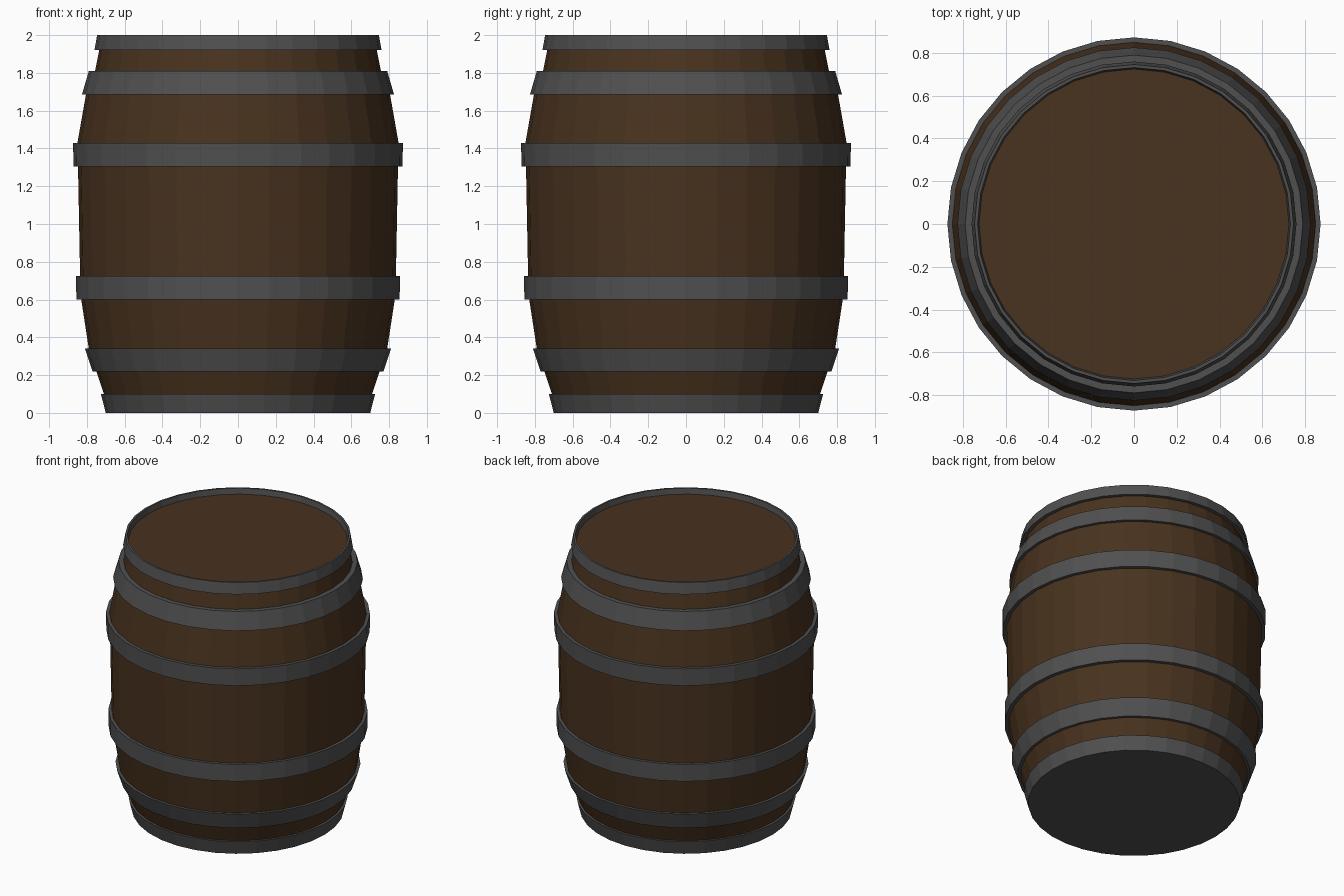
import bpy, bmesh, math

if "Cube" in bpy.data.objects:
    bpy.data.objects.remove(bpy.data.objects["Cube"])

SIDES = 32


def material(name, rgb):
    m = bpy.data.materials.new(name)
    m.diffuse_color = (*rgb, 1)
    m.use_nodes = True
    m.node_tree.nodes["Principled BSDF"].inputs["Base Color"].default_value = m.diffuse_color
    return m


def lathe(name, profile, mat, closed=False):
    """Revolve an (r, z) profile around z; open profiles may end on the axis."""
    bm = bmesh.new()
    rings = []
    for r, z in profile:
        if r == 0:
            rings.append([bm.verts.new((0, 0, z))] * SIDES)
        else:
            rings.append([bm.verts.new((r * math.cos(math.tau * i / SIDES),
                                        r * math.sin(math.tau * i / SIDES), z))
                          for i in range(SIDES)])
    pairs = list(zip(rings, rings[1:]))
    if closed:
        pairs.append((rings[-1], rings[0]))
    for a, b in pairs:
        for i in range(SIDES):
            j = (i + 1) % SIDES
            bm.faces.new(list(dict.fromkeys((a[i], a[j], b[j], b[i]))))
    bmesh.ops.recalc_face_normals(bm, faces=bm.faces)
    me = bpy.data.meshes.new(name)
    bm.to_mesh(me)
    bm.free()
    me.materials.append(mat)
    ob = bpy.data.objects.new(name, me)
    bpy.context.collection.objects.link(ob)
    return ob


wood = material("dark_wood", (0.065, 0.032, 0.013))
iron = material("dark_iron", (0.08, 0.08, 0.08))

# Bulging wooden body with the recessed lid
lathe("barrel_body", [
    (0, 0.05), (0.695, 0.05), (0.71, 0.10), (0.75, 0.22), (0.79, 0.34),
    (0.83, 0.60), (0.836, 0.725), (0.847, 1.305), (0.85, 1.43),
    (0.805, 1.685), (0.757, 1.81), (0.735, 1.92), (0.725, 1.96), (0, 1.96)], wood)

# Iron hoops around the body: bottom z, bottom radius, top z, top radius
hoops = {
    "lower_end_hoop": (0.22, 0.77, 0.34, 0.81),
    "lower_middle_hoop": (0.60, 0.856, 0.725, 0.857),
    "upper_middle_hoop": (1.305, 0.871, 1.43, 0.873),
    "upper_end_hoop": (1.685, 0.826, 1.81, 0.79),
}
for name, (z0, r0, z1, r1) in hoops.items():
    t = 0.036
    lathe(name, [(r0, z0), (r1, z1), (r1 - t, z1), (r0 - t, z0)], iron, closed=True)

# Rim around the lid, standing proud of it
lathe("top_rim_hoop", [(0.76, 1.92), (0.746, 2.0), (0.732, 2.0),
                       (0.724, 1.955), (0.73, 1.92)], iron, closed=True)

# Iron base hoop with its closed underside
lathe("base_hoop", [(0, 0), (0.70, 0), (0.726, 0.10), (0.705, 0.10)], iron)
